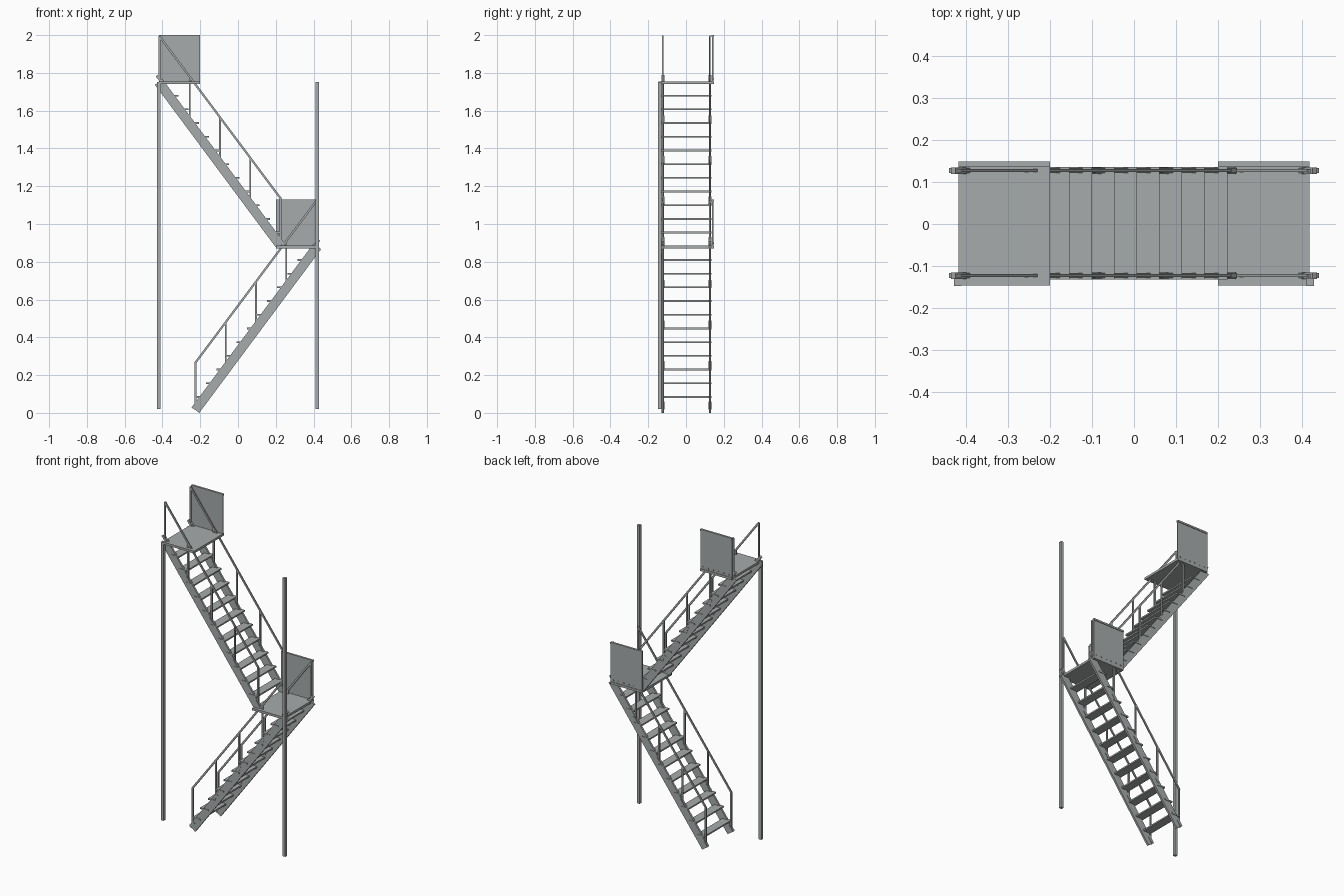
import bpy, bmesh, math
from mathutils import Vector

cube = bpy.data.objects.get("Cube")
if cube:
    bpy.data.objects.remove(cube, do_unlink=True)

# Single painted-steel colour
steel = bpy.data.materials.new("grey steel")
steel.use_nodes = True
colour = (0.39, 0.41, 0.41, 1)
steel.diffuse_color = colour
steel.node_tree.nodes["Principled BSDF"].inputs["Base Color"].default_value = colour


def finish(name, bm):
    bmesh.ops.recalc_face_normals(bm, faces=bm.faces)
    mesh = bpy.data.meshes.new(name)
    bm.to_mesh(mesh)
    bm.free()
    mesh.materials.append(steel)
    obj = bpy.data.objects.new(name, mesh)
    bpy.context.collection.objects.link(obj)
    return obj


def prism(bm, outline, y0, y1):
    """Extrude an (x, z) outline from y0 to y1."""
    face = bm.faces.new([bm.verts.new((x, y0, z)) for x, z in outline])
    new = bmesh.ops.extrude_face_region(bm, geom=[face])["geom"]
    verts = [v for v in new if isinstance(v, bmesh.types.BMVert)]
    bmesh.ops.translate(bm, verts=verts, vec=(0, y1 - y0, 0))


def box(bm, x0, x1, y0, y1, z0, z1):
    prism(bm, [(x0, z0), (x1, z0), (x1, z1), (x0, z1)], y0, y1)


def bar(bm, a, b, thick, y, width):
    """Flat bar between two (x, z) points, centred on y."""
    a, b = Vector(a), Vector(b)
    d = (b - a).normalized()
    n = Vector((-d.y, d.x)) * thick / 2
    prism(bm, [a - n, b - n, b + n, a + n], y - width / 2, y + width / 2)


RISE, RUN = 0.0725, 0.0537
SIDE = 0.125            # stringer and rail offset from the middle
YC = 0.002


def place(bm, side, lift):
    for v in bm.verts:
        v.co.x *= side
        v.co.z += lift


def build_flight(label, side, lift):
    # Treads, poking slightly through the stringers
    bm = bmesh.new()
    for i in range(11):
        x, z = -0.222 + RUN * i, 0.085 + RISE * i
        box(bm, x, x + 0.054, -0.132, 0.136, z - 0.005, z + 0.004)
    place(bm, side, lift)
    finish(label + "_treads", bm)

    for sy, word in ((-1, "front"), (1, "back")):
        y = YC + sy * SIDE
        # Stringer
        bm = bmesh.new()
        bar(bm, (-0.225, 0.015), (0.42, 0.882), 0.05, y, 0.012)
        place(bm, side, lift)
        finish(f"{label}_{word}_stringer", bm)

        # Handrail with its posts and feet
        bm = bmesh.new()
        bar(bm, (-0.228, 0.262), (0.416, 1.124), 0.011, y, 0.007)
        feet = bmesh.new()
        for k in range(5):
            x = -0.225 + 0.1602 * k
            top = 0.266 + 0.2145 * k
            base = 0.03 + 1.341 * (x + 0.225)
            box(bm, x - 0.005, x + 0.005, y - 0.004, y + 0.004, base, top)
            bar(feet, (x - 0.012, base - 0.008), (x + 0.014, base + 0.026),
                0.014, y, 0.016)
        place(bm, side, lift)
        place(feet, side, lift)
        finish(f"{label}_{word}_handrail", bm)
        finish(f"{label}_{word}_rail_feet", feet)


def build_landing(label, side, floor):
    # Floor plate
    bm = bmesh.new()
    box(bm, 0.2, 0.418, -0.146, 0.148, floor - 0.014, floor)
    place(bm, side, 0)
    finish(label + "_landing", bm)

    # Guard panel with a cap rail
    bm = bmesh.new()
    box(bm, 0.2, 0.418, 0.138, 0.145, floor, floor + 0.245)
    box(bm, 0.2, 0.418, 0.136, 0.149, floor + 0.235, floor + 0.246)
    place(bm, side, 0)
    finish(label + "_guard_panel", bm)

    # Bolts along the panel's lower edge
    bm = bmesh.new()
    for i in range(6):
        x = 0.22 + 0.0355 * i
        box(bm, x - 0.003, x + 0.003, 0.144, 0.148, floor + 0.01, floor + 0.016)
    place(bm, side, 0)
    finish(label + "_panel_bolts", bm)


build_flight("lower_flight", 1, 0)
build_flight("upper_flight", -1, 0.87)
build_landing("lower", 1, 0.885)
build_landing("upper", -1, 1.754)

# Tall support posts
for s, word in ((1, "left"), (-1, "right")):
    bm = bmesh.new()
    box(bm, s * 0.419 - 0.009, s * 0.419 + 0.009, -0.147, -0.129, 0.02, 1.752)
    finish(word + "_support_post", bm)
